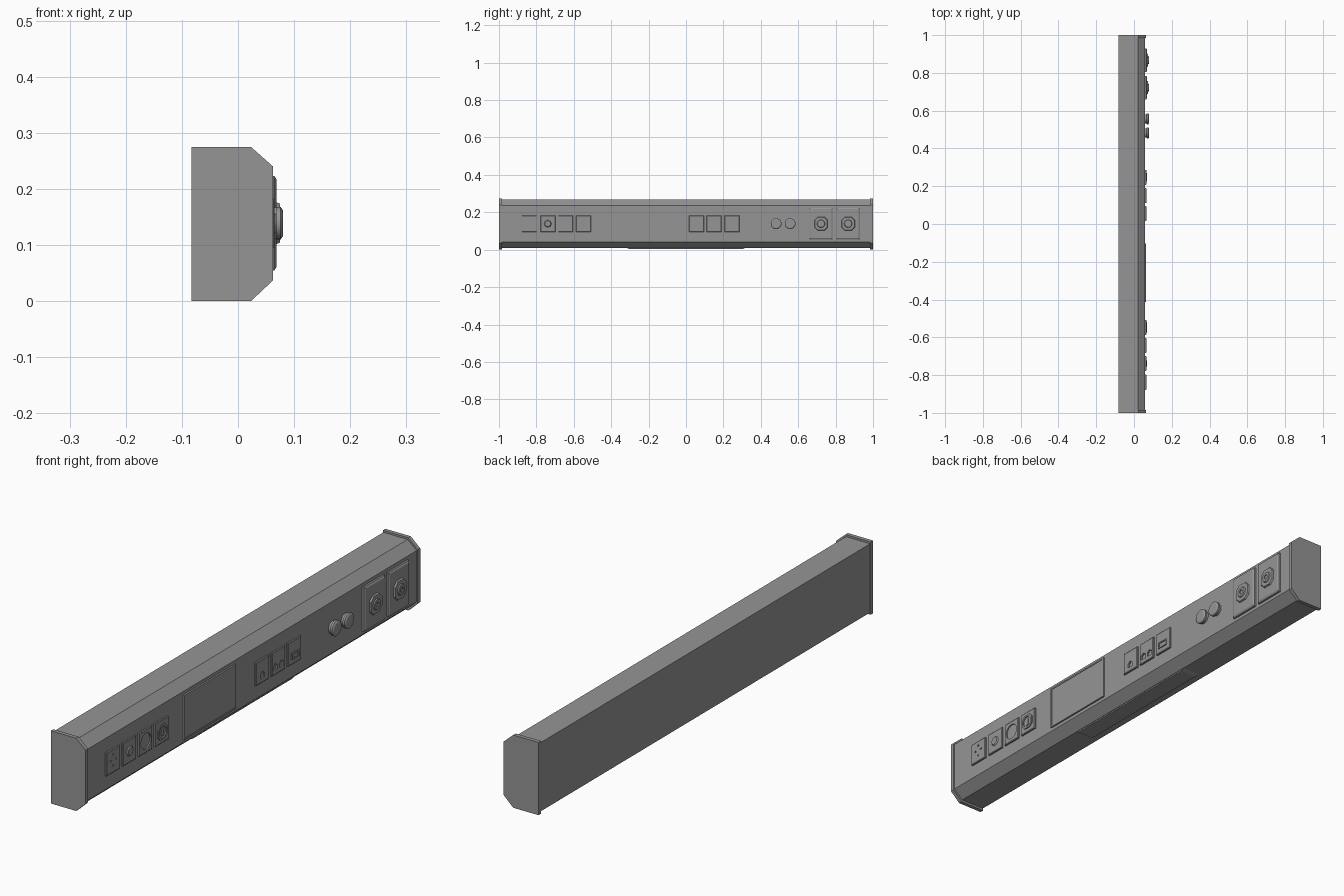
import bpy, bmesh, math

old = bpy.data.objects.get("Cube")
if old:
    bpy.data.objects.remove(old)

grey = bpy.data.materials.new("Mid Grey")
grey.use_nodes = True
COLOR = (0.3, 0.3, 0.3, 1)
grey.diffuse_color = COLOR
grey.node_tree.nodes["Principled BSDF"].inputs["Base Color"].default_value = COLOR

MID = 0.139      # height of the device row
FACE = 0.058     # front surface of the channel


def loft(name, rings):
    """Closed solid through matching rings of points."""
    bm = bmesh.new()
    loops = [[bm.verts.new(p) for p in ring] for ring in rings]
    n = len(loops[0])
    for a, b in zip(loops, loops[1:]):
        for i in range(n):
            j = (i + 1) % n
            bm.faces.new((a[i], a[j], b[j], b[i]))
    bm.faces.new(loops[0])
    bm.faces.new(loops[-1])
    bmesh.ops.recalc_face_normals(bm, faces=bm.faces)
    mesh = bpy.data.meshes.new(name)
    bm.to_mesh(mesh)
    bm.free()
    mesh.materials.append(grey)
    obj = bpy.data.objects.new(name, mesh)
    bpy.context.collection.objects.link(obj)
    return obj


def rect(y, z, w, h):
    return [(y + a * w / 2, z + b * h / 2) for a, b in ((-1, -1), (1, -1), (1, 1), (-1, 1))]


def cut_rect(y, z, w, h, c):
    """Rectangle with chamfered corners."""
    a, b = w / 2, h / 2
    pts = [(-a + c, -b), (a - c, -b), (a, -b + c), (a, b - c),
           (a - c, b), (-a + c, b), (-a, b - c), (-a, -b + c)]
    return [(y + p, z + q) for p, q in pts]


def disc(y, z, r, n=24):
    return [(y + r * math.cos(math.tau * i / n), z + r * math.sin(math.tau * i / n)) for i in range(n)]


def stack(name, *layers):
    """Solid from (x, outline) layers facing +x."""
    return loft(name, [[(x, y, z) for y, z in pts] for x, pts in layers])


def slab(name, pts, x0, x1):
    return stack(name, (x0, pts), (x1, pts))


def smooth(obj):
    bpy.ops.object.select_all(action="DESELECT")
    obj.select_set(True)
    bpy.context.view_layer.objects.active = obj
    bpy.ops.object.shade_smooth_by_angle(angle=math.radians(30))


def carve(obj, outlines, depth_x):
    """Cut pockets of the given outlines down to depth_x."""
    for pts in outlines:
        cutter = slab("cutter", pts, depth_x, 0.2)
        cutter.hide_render = True
        mod = obj.modifiers.new("pocket", "BOOLEAN")
        mod.operation, mod.solver, mod.object = "DIFFERENCE", "EXACT", cutter
        graph = bpy.context.evaluated_depsgraph_get()
        obj.data = bpy.data.meshes.new_from_object(obj.evaluated_get(graph))
        obj.modifiers.clear()
        bpy.data.objects.remove(cutter)


# Channel and end caps, extruded along y
def section(x_back, x_top, x_face, z_low, z_high, chamfer_low, chamfer_high):
    return [(x_back, z_low), (x_top, z_low), (x_face, chamfer_low),
            (x_face, chamfer_high), (x_top, z_high), (x_back, z_high)]


def along_y(name, pts, y0, y1):
    return loft(name, [[(x, y, z) for x, z in pts] for y in (y0, y1)])


along_y("channel_body", section(-0.081, 0.02, FACE, 0.008, 0.268, 0.042, 0.236), -0.99, 0.99)
cap = section(-0.083, 0.023, 0.0625, 0, 0.275, 0.037, 0.24)
along_y("front_end_cap", cap, -1, -0.985)
along_y("back_end_cap", cap, 0.985, 1)

# Reading light diffuser under the channel, with sloping ends
loft("lower_light_diffuser", [
    [(x, y, z) for x, y in ((-0.05, -r), (0.018, -r), (0.018, r), (-0.05, r))]
    for z, r in ((0.01, 0.32), (0.003, 0.3))])

# Front panel screen with a raised rim
screen = slab("screen_panel", rect(-0.258, MID, 0.31, 0.168), FACE - 0.002, 0.0645)
carve(screen, [rect(-0.258, MID, 0.298, 0.156)], 0.063)

# Gas outlets: plate, tapered housing and round port
for i, y in enumerate((0.722, 0.867), 1):
    plate = stack(f"gas_plate_{i}", (FACE - 0.002, rect(y, MID, 0.125, 0.168)),
                  (0.065, rect(y, MID, 0.125, 0.168)), (0.069, rect(y, MID, 0.112, 0.155)))
    stack(f"gas_housing_{i}", (0.068, cut_rect(y, MID, 0.072, 0.075, 0.018)),
          (0.075, cut_rect(y, MID, 0.066, 0.069, 0.017)))
    port = stack(f"gas_port_{i}", (0.074, disc(y, MID, 0.022)),
                 (0.079, disc(y, MID, 0.019)))
    carve(port, [disc(y, MID, 0.009)], 0.075)
    smooth(port)

# Twin knobs
for i, y in enumerate((0.482, 0.557), 1):
    knob = stack(f"knob_{i}", (FACE - 0.002, disc(y, MID, 0.024)), (0.066, disc(y, MID, 0.024)),
                 (0.068, disc(y, MID, 0.029)), (0.076, disc(y, MID, 0.029)),
                 (0.08, disc(y, MID, 0.023)))
    smooth(knob)


# Small square outlets
def outlet(name, y):
    return stack(name, (FACE - 0.002, rect(y, MID, 0.08, 0.088)),
                 (0.063, rect(y, MID, 0.08, 0.088)), (0.065, rect(y, MID, 0.075, 0.083)))


def jack(y, z):
    """Stepped data jack outline."""
    return [(y - 0.012, z - 0.012), (y + 0.012, z - 0.012), (y + 0.012, z + 0.006),
            (y + 0.006, z + 0.006), (y + 0.006, z + 0.012), (y - 0.006, z + 0.012),
            (y - 0.006, z + 0.006), (y - 0.012, z + 0.006)]


LOW = MID - 0.015
carve(outlet("single_data_outlet", 0.055), [jack(0.055, LOW)], 0.059)
carve(outlet("double_data_outlet", 0.15), [jack(0.132, LOW), jack(0.168, LOW)], 0.059)
outlet("rocker_switch_plate", 0.247)
rocker = slab("rocker_switch", rect(0.247, MID - 0.012, 0.045, 0.025), 0.064, 0.069)
carve(rocker, [rect(0.247, MID - 0.012, 0.035, 0.015)], 0.066)

holes = [disc(-0.838 + dy, MID + dz, 0.004, 10)
         for dy, dz in ((0, 0.024), (-0.016, 0.004), (0.016, 0.004), (0, -0.018))]
carve(outlet("signal_outlet", -0.838), holes, 0.06)

outlet("call_button_plate", -0.739)
smooth(stack("call_button", (0.064, disc(-0.739, MID, 0.02)), (0.069, disc(-0.739, MID, 0.015))))

round_socket = outlet("round_socket", -0.643)
carve(round_socket, [disc(-0.643, MID, 0.03)], 0.06)

outlet("power_plate", -0.547)
power = slab("power_socket", cut_rect(-0.547, MID, 0.056, 0.056, 0.014), 0.064, 0.069)
carve(power, [disc(-0.547, MID, 0.022)], 0.065)
slab("power_socket_key", rect(-0.547, MID, 0.012, 0.03), 0.064, 0.068)
